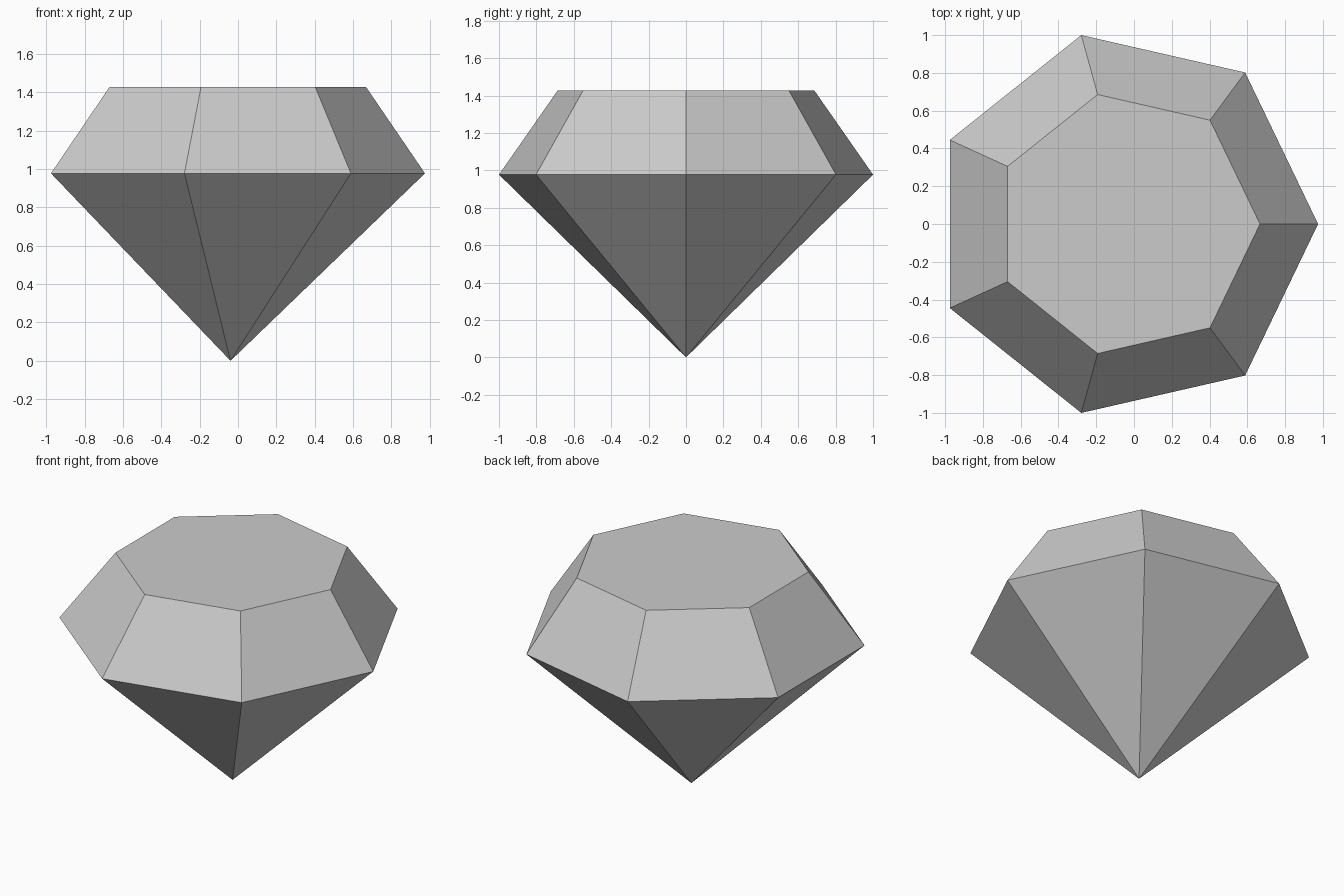
import bpy
import bmesh
from math import cos, sin, tau

SIDES = 7
if "Cube" in bpy.data.objects:
    bpy.data.objects.remove(bpy.data.objects["Cube"], do_unlink=True)

# Plain grey stone
grey = bpy.data.materials.new("light_grey")
grey.use_nodes = True
color = (0.6, 0.6, 0.6, 1)
grey.diffuse_color = color
grey.node_tree.nodes["Principled BSDF"].inputs["Base Color"].default_value = color

bm = bmesh.new()


def ring(radius, center_x, z):
    """Seven-sided outline with one corner on +x."""
    return [bm.verts.new((center_x + radius * cos(tau * i / SIDES),
                          radius * sin(tau * i / SIDES), z))
            for i in range(SIDES)]


# Girdle, flat table and pointed base
girdle = ring(1.0257, -0.051, 0.977)
table = ring(0.703, -0.036, 1.428)
tip = bm.verts.new((-0.039, 0, 0))

bm.faces.new(table)
for i in range(SIDES):
    j = (i + 1) % SIDES
    bm.faces.new((girdle[i], girdle[j], table[j], table[i]))  # crown facet
    bm.faces.new((girdle[j], girdle[i], tip))                 # lower facet
bmesh.ops.recalc_face_normals(bm, faces=bm.faces)

mesh = bpy.data.meshes.new("cut_gem")
bm.to_mesh(mesh)
bm.free()
mesh.materials.append(grey)
gem = bpy.data.objects.new("cut_gem", mesh)
bpy.context.collection.objects.link(gem)
